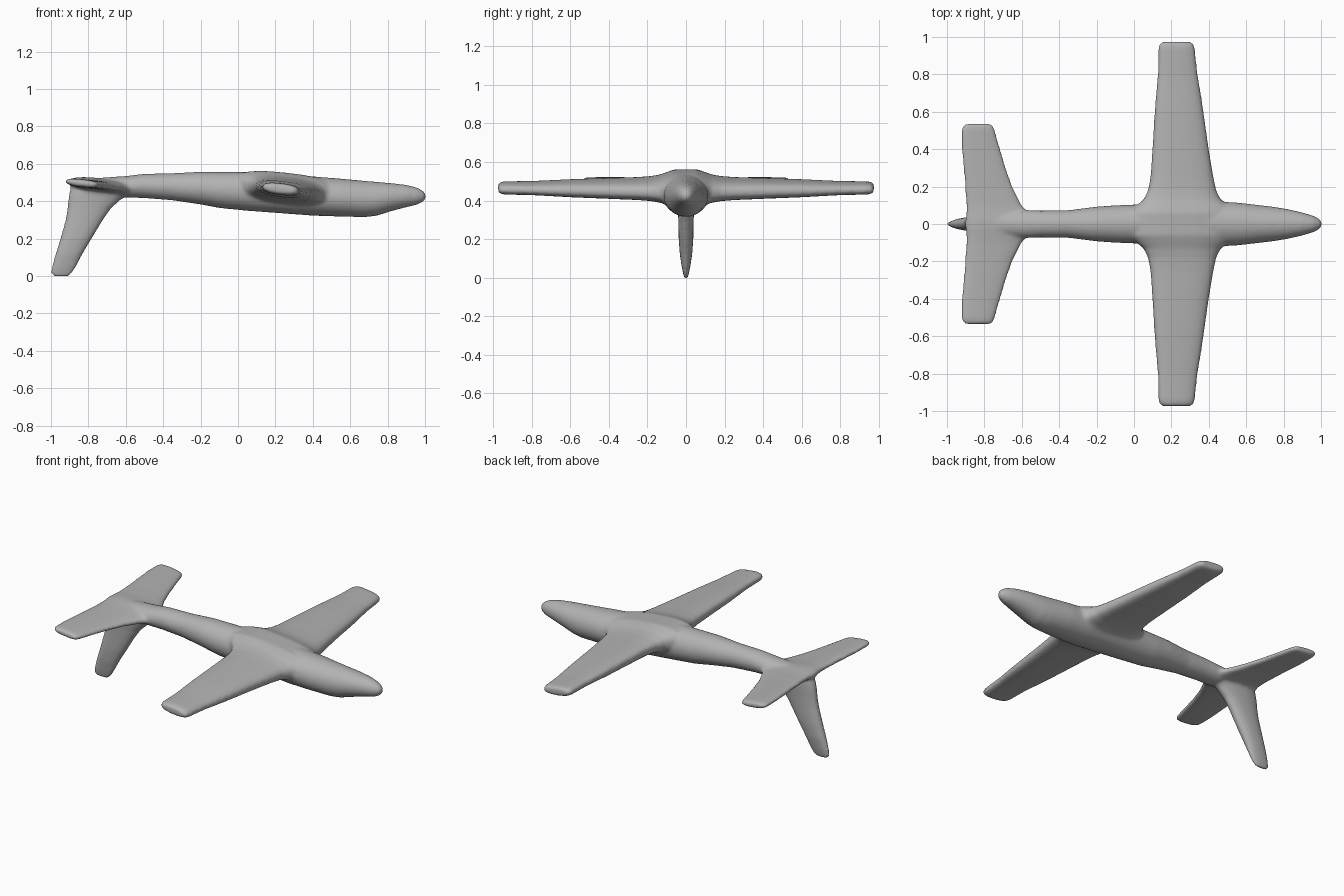
import bpy, bmesh, math
from mathutils import Vector

SIDES = 32


def loft(bm, rings):
    """Skin a list of closed rings and cap both ends."""
    loops = [[bm.verts.new(p) for p in ring] for ring in rings]
    for a, b in zip(loops, loops[1:]):
        for i in range(SIDES):
            j = (i + 1) % SIDES
            bm.faces.new((a[i], a[j], b[j], b[i]))
    bm.faces.new(loops[0])
    bm.faces.new(loops[-1])


def oval(half_a, half_b, power):
    """Points of a superellipse."""
    pts = []
    for i in range(SIDES):
        t = math.tau * i / SIDES
        c, s = math.cos(t), math.sin(t)
        pts.append((half_a * math.copysign(abs(c) ** (2 / power), c),
                    half_b * math.copysign(abs(s) ** (2 / power), s)))
    return pts


def fuselage(bm, stations):
    rings = []
    for x, top, bottom, half in stations:
        mid = (top + bottom) / 2
        rings.append([Vector((x, a, mid + b))
                      for a, b in oval(half, (top - bottom) / 2, 2)])
    loft(bm, rings)


def flat_wing(bm, stations, x_ref, z_ref, slope):
    """Mirrored wing from (y, rear x, front x, thickness) stations."""
    both = [(-y, *r) for y, *r in reversed(stations)] + stations
    rings = []
    for y, rear, front, thick in both:
        mid = (rear + front) / 2
        rings.append([Vector((mid + a, y, z_ref + slope * (mid + a - x_ref) + b))
                      for a, b in oval((front - rear) / 2, thick / 2, 2.6)])
    loft(bm, rings)


def fin(bm, stations):
    rings = []
    for z, rear, front, thick in stations:
        mid = (rear + front) / 2
        rings.append([Vector((mid + a, b, z))
                      for a, b in oval((front - rear) / 2, thick / 2, 2.3)])
    loft(bm, rings)


bm = bmesh.new()

# Body: x, top, bottom, half width
fuselage(bm, [
    (-0.90, 0.515, 0.485, 0.03), (-0.75, 0.525, 0.45, 0.06),
    (-0.60, 0.535, 0.42, 0.075), (-0.50, 0.547, 0.417, 0.072),
    (-0.35, 0.550, 0.405, 0.074), (-0.20, 0.558, 0.383, 0.093),
    (-0.10, 0.557, 0.364, 0.100), (0.05, 0.557, 0.349, 0.106),
    (0.20, 0.548, 0.338, 0.116), (0.40, 0.533, 0.323, 0.122),
    (0.55, 0.521, 0.318, 0.115), (0.68, 0.509, 0.315, 0.100),
    (0.74, 0.504, 0.322, 0.093), (0.82, 0.497, 0.347, 0.080),
    (0.90, 0.488, 0.368, 0.062), (0.96, 0.473, 0.382, 0.044),
    (0.99, 0.456, 0.397, 0.028), (1.003, 0.440, 0.412, 0.012)])

# Main wings, flared where they meet the body
flat_wing(bm, [
    (0.06, -0.03, 0.55, 0.18), (0.10, 0.015, 0.505, 0.155),
    (0.13, 0.050, 0.465, 0.135), (0.18, 0.075, 0.440, 0.118),
    (0.25, 0.088, 0.425, 0.108), (0.40, 0.098, 0.400, 0.098),
    (0.60, 0.110, 0.372, 0.085), (0.70, 0.118, 0.357, 0.075),
    (0.80, 0.127, 0.340, 0.066), (0.94, 0.130, 0.325, 0.062),
    (0.963, 0.137, 0.318, 0.054), (0.974, 0.152, 0.302, 0.036)],
    0.25, 0.463, -0.11)

# Tailplane
flat_wing(bm, [
    (0.02, -0.900, -0.52, 0.075), (0.06, -0.897, -0.565, 0.065),
    (0.10, -0.897, -0.600, 0.057), (0.20, -0.903, -0.650, 0.050),
    (0.30, -0.912, -0.685, 0.047), (0.40, -0.921, -0.715, 0.044),
    (0.505, -0.922, -0.745, 0.042), (0.527, -0.914, -0.755, 0.036),
    (0.536, -0.900, -0.770, 0.024)],
    -0.80, 0.493, -0.11)

# Lower fin
fin(bm, [
    (-0.003, -0.985, -0.905, 0.016), (0.012, -1.002, -0.888, 0.026),
    (0.05, -0.996, -0.866, 0.042), (0.12, -0.975, -0.830, 0.064),
    (0.20, -0.950, -0.782, 0.076), (0.30, -0.922, -0.722, 0.080),
    (0.36, -0.912, -0.680, 0.084), (0.41, -0.908, -0.625, 0.092),
    (0.45, -0.900, -0.560, 0.100), (0.485, -0.895, -0.52, 0.070)])

bmesh.ops.recalc_face_normals(bm, faces=bm.faces)
mesh = bpy.data.meshes.new("airframe")
bm.to_mesh(mesh)
bm.free()
plane = bpy.data.objects.new("airframe", mesh)
bpy.context.collection.objects.link(plane)

grey = bpy.data.materials.new("plain grey")
grey.diffuse_color = (0.45, 0.45, 0.45, 1)
mesh.materials.append(grey)

# Fuse the parts into one skin and soften the joints
remesh = plane.modifiers.new("fuse", 'REMESH')
remesh.mode = 'VOXEL'
remesh.voxel_size = 0.009
remesh.use_smooth_shade = True
soften = plane.modifiers.new("soften", 'SMOOTH')
soften.factor = 0.5
soften.iterations = 8
